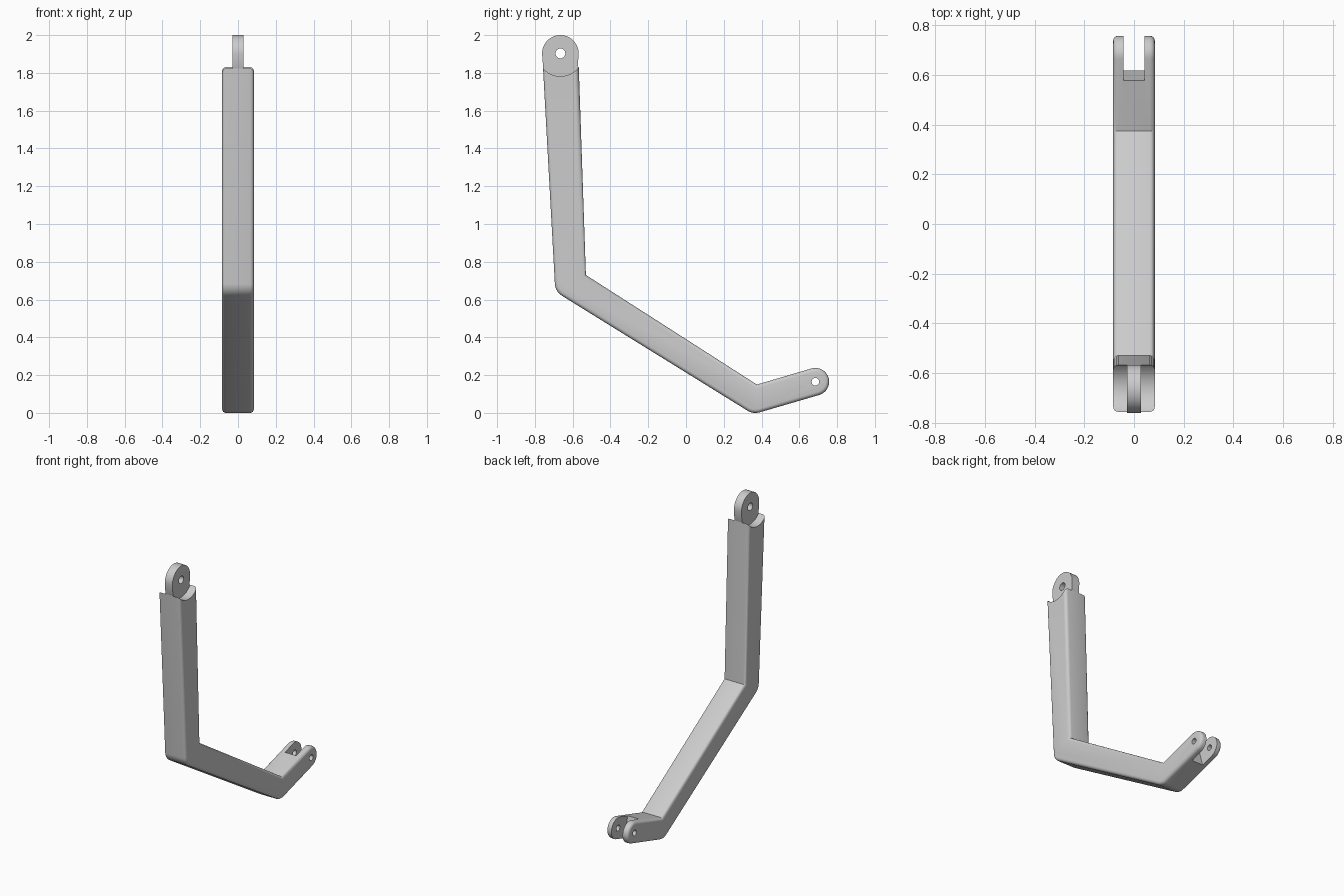
import bpy, bmesh
from math import radians, cos, sin, pi
from mathutils import Vector, Matrix

cube = bpy.data.objects.get("Cube")
if cube:
    bpy.data.objects.remove(cube)

# One plain grey for the whole part
GREY = (0.6, 0.6, 0.6, 1)
mat = bpy.data.materials.new("light grey")
mat.use_nodes = True
mat.diffuse_color = GREY
mat.node_tree.nodes["Principled BSDF"].inputs["Base Color"].default_value = GREY

TOP_PIVOT = Vector((-0.665, 1.903))
FORK_PIVOT = Vector((0.685, 0.165))
TILT = radians(16.2)


def arc(centre, radius, start, end, steps):
    return [Vector((centre.x + radius * cos(a), centre.y + radius * sin(a)))
            for a in (start + (end - start) * i / steps for i in range(steps + 1))]


def fillet(before, corner, after, radius, steps=8):
    """Round a profile corner with a tangent arc."""
    corner = Vector(corner)
    u = (Vector(before) - corner).normalized()
    v = (Vector(after) - corner).normalized()
    half = u.angle(v) / 2
    centre = corner + (u + v).normalized() * radius / sin(half)
    p = corner + u * (radius * cos(half) / sin(half)) - centre
    q = corner + v * (radius * cos(half) / sin(half)) - centre
    turn = p.angle_signed(q)  # clockwise positive
    start = Vector((1, 0)).angle_signed(p)
    return arc(centre, radius, -start, -start - turn, steps)


def prism(name, profile, half_width, bevel=0.0):
    """Extrude a side profile (y, z) across x, optionally rounding its rims."""
    bm = bmesh.new()
    face = bm.faces.new([bm.verts.new((-half_width, p.x, p.y)) for p in profile])
    ext = bmesh.ops.extrude_face_region(bm, geom=[face], use_keep_orig=True)
    moved = [g for g in ext["geom"] if isinstance(g, bmesh.types.BMVert)]
    bmesh.ops.translate(bm, verts=moved, vec=(2 * half_width, 0, 0))
    bmesh.ops.recalc_face_normals(bm, faces=bm.faces)
    if bevel:
        rims = [e for e in bm.edges
                if abs(e.verts[0].co.x - e.verts[1].co.x) < 1e-5]
        bmesh.ops.bevel(bm, geom=rims, offset=bevel, segments=4,
                        profile=0.5, affect="EDGES")
    mesh = bpy.data.meshes.new(name)
    bm.to_mesh(mesh)
    bm.free()
    mesh.materials.append(mat)
    obj = bpy.data.objects.new(name, mesh)
    bpy.context.collection.objects.link(obj)
    return obj


def disc_cutter(name, centre, radius, steps=48):
    return prism(name, arc(centre, radius, 0, 2 * pi, steps)[:-1], 0.2)


def cut(target, cutter):
    mod = target.modifiers.new(cutter.name, "BOOLEAN")
    mod.object = cutter
    mod.operation = "DIFFERENCE"
    mod.solver = "EXACT"
    cutter.hide_render = True
    bpy.context.view_layer.objects.active = target
    bpy.ops.object.modifier_apply(modifier=mod.name)
    bpy.data.objects.remove(cutter)


# Bent arm: upright, slope and short fork end in one profile
top_front, top_back = (-0.761, 1.9), (-0.570, 1.9)
knee, heel = (-0.692, 0.642), (0.356, -0.007)
tip = arc(FORK_PIVOT, 0.073, TILT - pi / 2, TILT + pi / 2, 20)
profile = [Vector(top_front)]
profile += fillet(top_front, knee, heel, 0.08)
profile += fillet(knee, heel, tip[0], 0.08)
profile += tip
profile += [Vector((0.375, 0.15)), Vector((-0.53, 0.73)), Vector(top_back)]
arm = prism("bent_arm", profile, 0.084, 0.02)

# Round scoops at the top, leaving clearance around the tongue
cut(arm, disc_cutter("scoop_cutter", TOP_PIVOT, 0.121, 64))

# Fork slot, square to the tilted end
spin = Matrix.Rotation(TILT, 2)
base = Vector((0.598, 0.14))
slot = [base + spin @ Vector(p) for p in ((0, -0.2), (0.4, -0.2), (0.4, 0.2), (0, 0.2))]
cut(arm, prism("slot_cutter", slot, 0.043))
cut(arm, disc_cutter("fork_hole_cutter", FORK_PIVOT, 0.02, 32))

# Round-ended tongue with its pivot hole
outline = arc(TOP_PIVOT, 0.097, 0, pi, 32)
outline += [Vector((-0.755, 1.81)), Vector((-0.72, 1.75)),
            Vector((-0.61, 1.75)), Vector((-0.575, 1.81))]
tongue = prism("top_tongue", outline, 0.029)
cut(tongue, disc_cutter("tongue_hole_cutter", TOP_PIVOT, 0.026, 32))

# Smooth the rounds, keep the hard edges
bpy.ops.object.select_all(action="DESELECT")
for part in (arm, tongue):
    part.select_set(True)
    bpy.context.view_layer.objects.active = part
bpy.ops.object.shade_smooth_by_angle(angle=radians(30))
